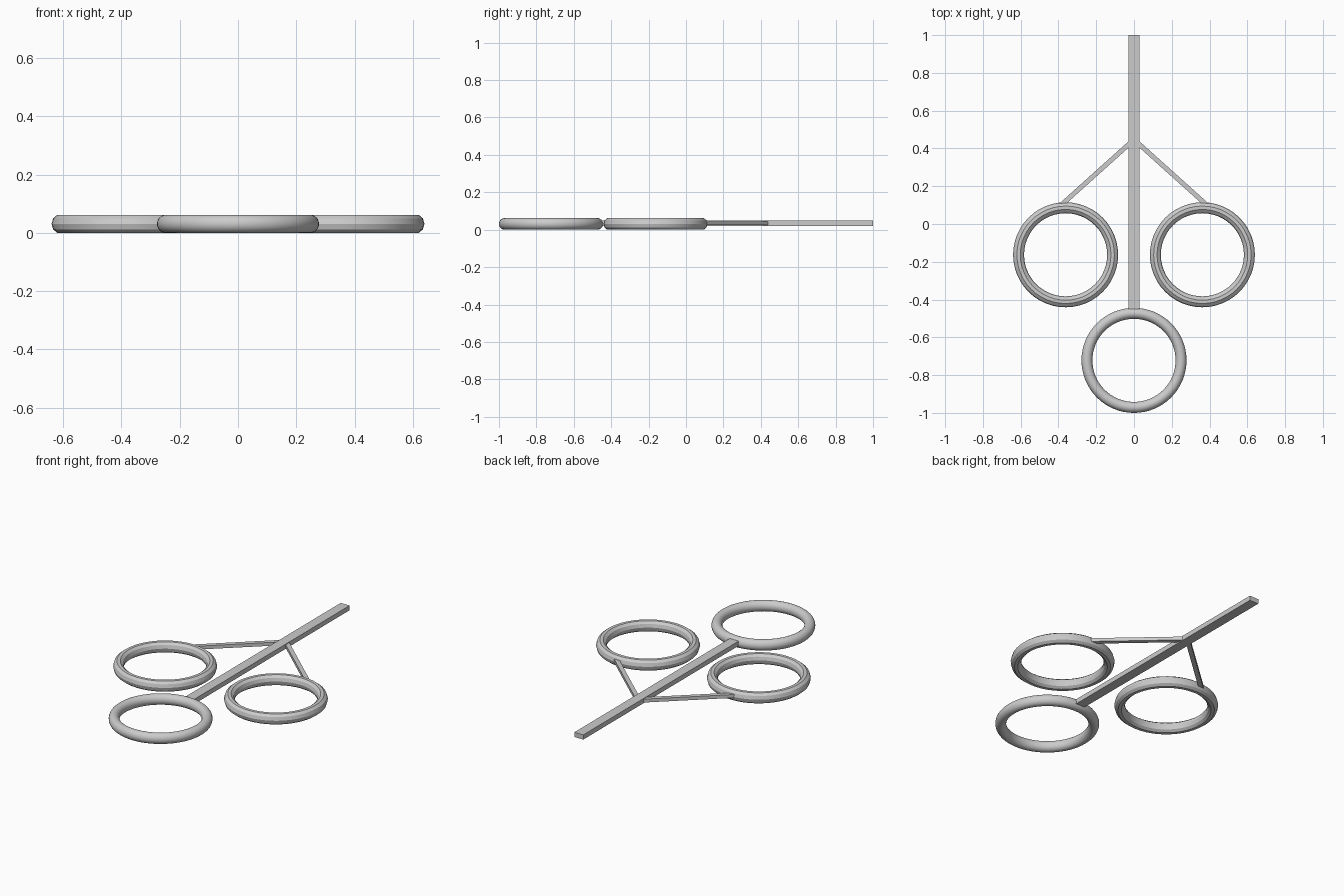
import bpy, math
from mathutils import Vector

if "Cube" in bpy.data.objects:
    bpy.data.objects.remove(bpy.data.objects["Cube"])

RING_R, TUBE_R, MID_Z = 0.249, 0.029, 0.031


def ring(name, x, y, sides, smooth, segments=48):
    bpy.ops.mesh.primitive_torus_add(
        location=(x, y, MID_Z), major_radius=RING_R, minor_radius=TUBE_R,
        major_segments=segments, minor_segments=sides)
    ob = bpy.context.object
    ob.name = name
    ob.scale.z = 0.031 / (TUBE_R * (1 if smooth else math.sin(math.radians(72))))
    bpy.ops.object.transform_apply(location=False, rotation=False, scale=True)
    if smooth:
        bpy.ops.object.shade_smooth()
    else:
        bpy.ops.object.shade_smooth_by_angle(angle=math.radians(30))
    return ob


def bar(name, start, end, width, height, z=0.035):
    # Rectangular bar laid flat between two points
    a, b = Vector(start), Vector(end)
    d, m = b - a, (a + b) / 2
    bpy.ops.mesh.primitive_cube_add(size=1, location=(m.x, m.y, z))
    ob = bpy.context.object
    ob.name = name
    ob.scale = (d.length, width, height)
    ob.rotation_euler.z = math.atan2(d.y, d.x)
    bpy.ops.object.transform_apply(location=False, rotation=False, scale=True)
    return ob


# Long central shaft
bar("shaft", (0, -0.45), (0, 1.0), 0.058, 0.028)

# Smooth ring at the end of the shaft
ring("end_ring", 0, -0.722, 24, True, 64)

# Faceted side rings with diagonal struts
for side, s in (("left", -1), ("right", 1)):
    ring(side + "_ring", s * 0.362, -0.163, 10, False)
    bar(side + "_strut", (s * 0.01, 0.438), (s * 0.388, 0.098), 0.025, 0.02)
